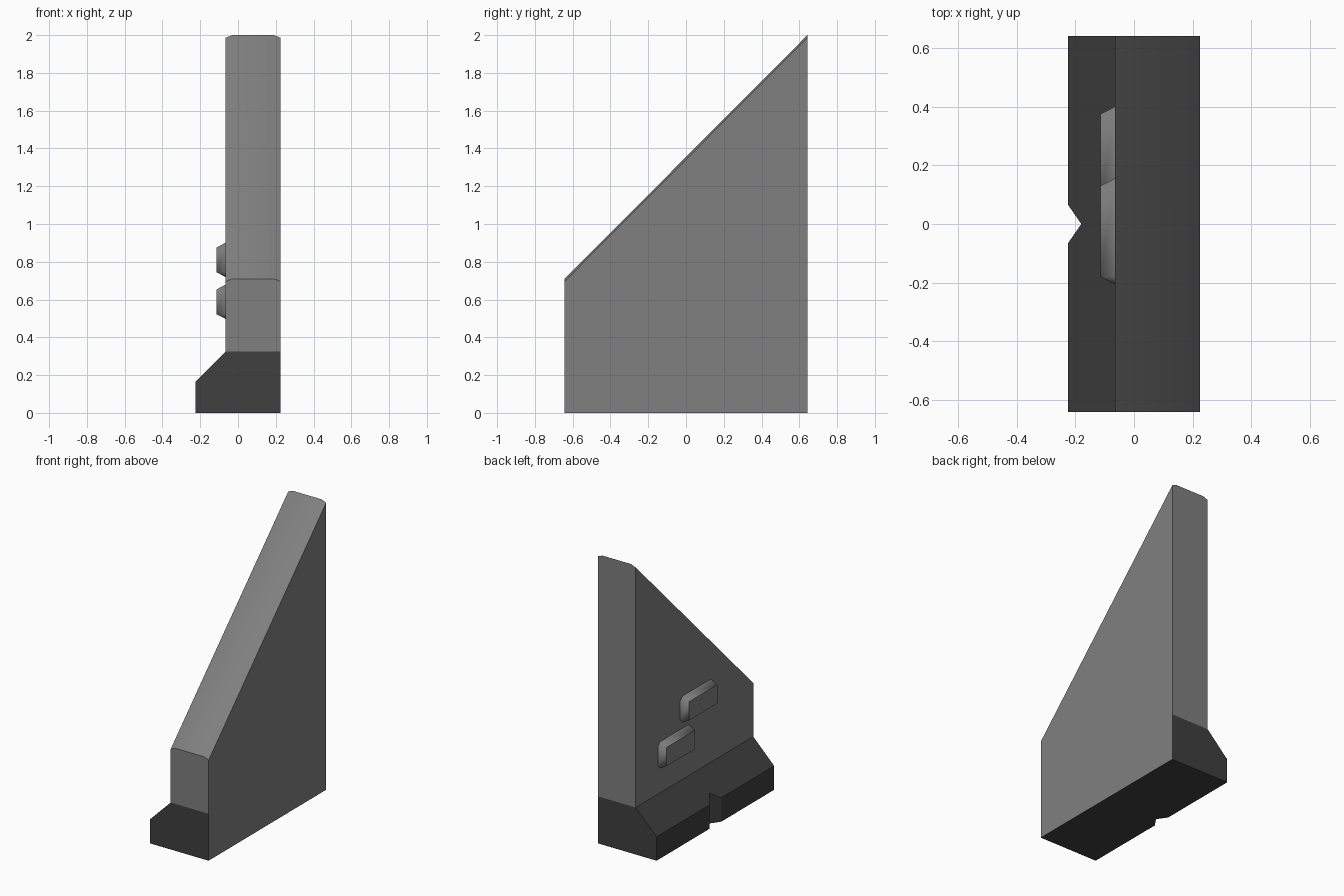
import bpy, bmesh

if "Cube" in bpy.data.objects:
    bpy.data.objects.remove(bpy.data.objects["Cube"], do_unlink=True)

HALF = 0.6425            # half the length along y
INNER, OUTER = -0.065, 0.225
SEAM = 0.325             # where the foot meets the wall


def make_material(name, value):
    mat = bpy.data.materials.new(name)
    mat.use_nodes = True
    colour = (value, value, value, 1)
    mat.diffuse_color = colour
    mat.node_tree.nodes["Principled BSDF"].inputs["Base Color"].default_value = colour
    return mat


light = make_material("concrete grey", 0.216)
dark = make_material("dark grey", 0.05)


def loft(name, start, end, materials):
    """Closed solid between two matching point loops."""
    bm = bmesh.new()
    a = [bm.verts.new(p) for p in start]
    b = [bm.verts.new(p) for p in end]
    bm.faces.new(a)
    bm.faces.new(b)
    for i in range(len(a)):
        j = (i + 1) % len(a)
        bm.faces.new((a[i], a[j], b[j], b[i]))
    bmesh.ops.recalc_face_normals(bm, faces=bm.faces)
    mesh = bpy.data.meshes.new(name)
    bm.to_mesh(mesh)
    bm.free()
    for mat in materials:
        mesh.materials.append(mat)
    obj = bpy.data.objects.new(name, mesh)
    bpy.context.collection.objects.link(obj)
    return obj


def activate(obj):
    bpy.ops.object.select_all(action='DESELECT')
    obj.select_set(True)
    bpy.context.view_layer.objects.active = obj


def smooth(obj, angle):
    activate(obj)
    bpy.ops.object.shade_smooth_by_angle(angle=angle)


# Wall with a sloping, softly chamfered top
def wall_section(y, top):
    edge, inset = top - 0.014, 0.035
    return [(INNER, y, SEAM), (INNER, y, edge), (INNER + inset, y, top),
            (OUTER - inset, y, top), (OUTER, y, edge), (OUTER, y, SEAM)]


wall = loft("wall", wall_section(-HALF, 0.71), wall_section(HALF, 2.0), [light])
smooth(wall, 0.52)

# Foot, dark except for the flat outer side
profile = [(-OUTER, 0), (OUTER, 0), (OUTER, SEAM), (INNER, SEAM), (-OUTER, 0.165)]
foot = loft("foot", [(x, -HALF, z) for x, z in profile],
            [(x, HALF, z) for x, z in profile], [dark, light])
for face in foot.data.polygons:
    if face.normal.x > 0.9:
        face.material_index = 1

# V notch through the front of the foot
wedge = [(-0.18, 0), (-0.27, -0.13), (-0.27, 0.13)]
cutter = loft("notch_cutter", [(x, y, -0.1) for x, y in wedge],
              [(x, y, 0.5) for x, y in wedge], [dark])
cutter.hide_render = True
activate(foot)
cut = foot.modifiers.new("notch", 'BOOLEAN')
cut.operation = 'DIFFERENCE'
cut.solver = 'EXACT'
cut.object = cutter
bpy.ops.object.modifier_apply(modifier=cut.name)
bpy.data.objects.remove(cutter, do_unlink=True)


# Raised pads on the inner side: flat face, bevelled rim
def pad(name, y, z):
    long, tall, rim = 0.155, 0.065, 0.026
    base, face = [], []
    for sy, sz in ((-1, -1), (1, -1), (1, 1), (-1, 1)):
        cy, cz = y + sy * long, z + sz * tall
        pair = [(INNER, cy + sy * rim, cz), (INNER, cy, cz + sz * rim)]
        base += pair if sy * sz < 0 else pair[::-1]
        if sy * sz > 0:
            base[-2:] = pair
        else:
            base[-2:] = pair[::-1]
        face.append((INNER - 0.05, cy, cz))
    bm = bmesh.new()
    b = [bm.verts.new(p) for p in base]
    f = [bm.verts.new(p) for p in face]
    bm.faces.new(b)
    bm.faces.new(f)
    for i in range(4):
        j = (i + 1) % 4
        bm.faces.new((b[2 * i], b[2 * i + 1], f[i]))
        bm.faces.new((b[2 * i + 1], b[2 * j], f[j], f[i]))
    bmesh.ops.recalc_face_normals(bm, faces=bm.faces)
    mesh = bpy.data.meshes.new(name)
    bm.to_mesh(mesh)
    bm.free()
    mesh.materials.append(light)
    obj = bpy.data.objects.new(name, mesh)
    bpy.context.collection.objects.link(obj)
    smooth(obj, 0.95)


pad("upper_pad", -0.025, 0.81)
pad("lower_pad", 0.22, 0.588)
